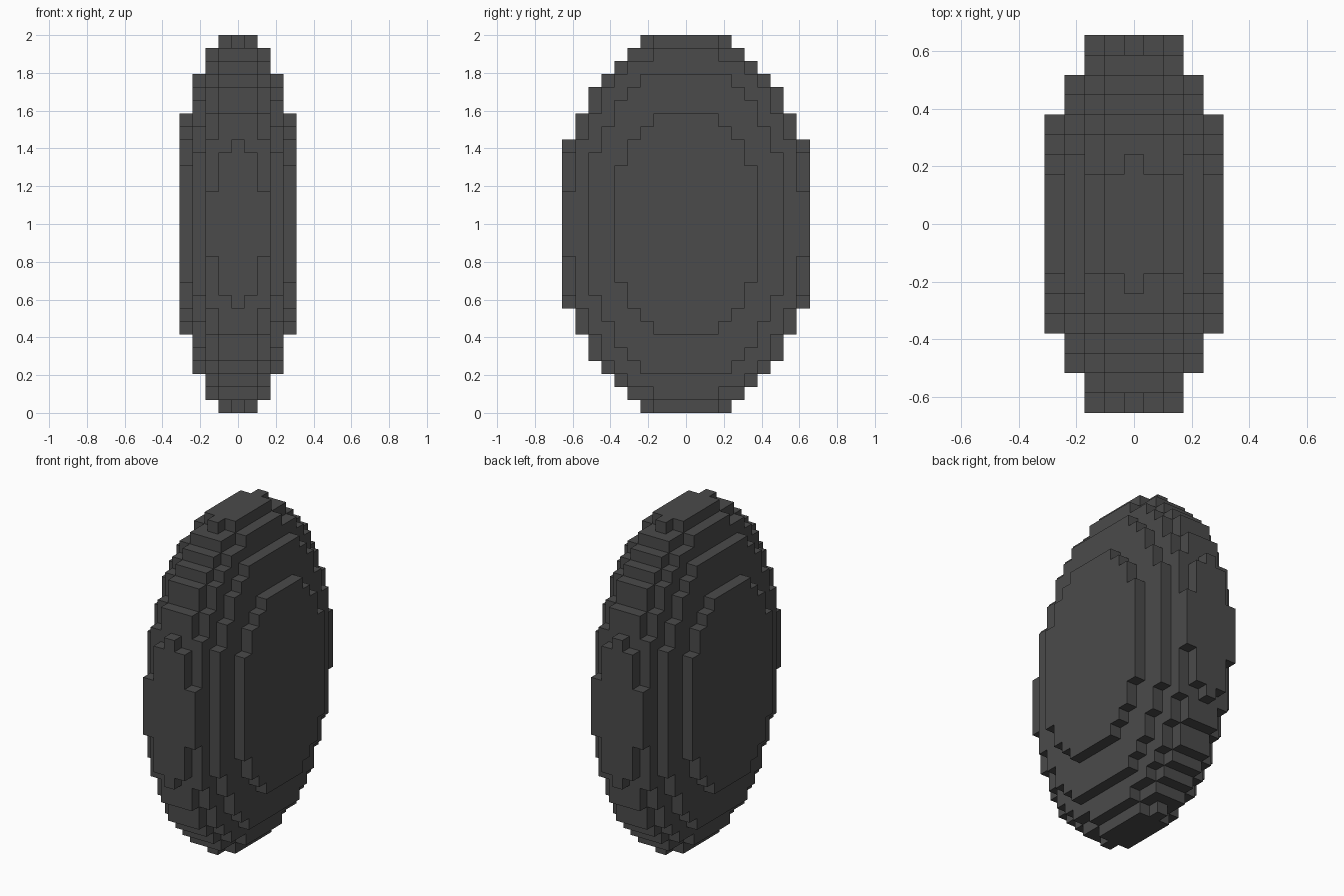
import bpy
import bmesh
from mathutils import Vector

cube = bpy.data.objects.get("Cube")
if cube:
    bpy.data.objects.remove(cube, do_unlink=True)

VOXEL = 2 / 29            # 29 blocks span the full height
RADII = (5, 10, 15)       # ellipsoid radii in blocks along x, y, z


def filled(cell):
    """True when the block centre lies inside the ellipsoid (integer test)."""
    x, y, z = cell
    return 36 * x * x + 9 * y * y + 4 * z * z < 900


# Dark grey body colour
grey = bpy.data.materials.new("dark grey")
colour = (0.07, 0.07, 0.07, 1)
grey.diffuse_color = colour
grey.use_nodes = True
bsdf = next(n for n in grey.node_tree.nodes if n.type == 'BSDF_PRINCIPLED')
bsdf.inputs["Base Color"].default_value = colour
bsdf.inputs["Roughness"].default_value = 0.8

bm = bmesh.new()


def add_face(cell, axis, sign):
    """Add the outward-facing square on one side of a block."""
    u, w = (axis + 1) % 3, (axis + 2) % 3
    corners = [(-1, -1), (1, -1), (1, 1), (-1, 1)]
    verts = []
    for cu, cw in corners[::sign]:
        p = Vector(cell)
        p[axis] += sign / 2
        p[u] += cu / 2
        p[w] += cw / 2
        verts.append(bm.verts.new(p * VOXEL + Vector((0, 0, 1))))
    bm.faces.new(verts)


# Stepped shell: only the exposed sides of the blocks
rx, ry, rz = RADII
for x in range(-rx, rx + 1):
    for y in range(-ry, ry + 1):
        for z in range(-rz, rz + 1):
            if not filled((x, y, z)):
                continue
            for axis in range(3):
                for sign in (-1, 1):
                    neighbour = [x, y, z]
                    neighbour[axis] += sign
                    if not filled(neighbour):
                        add_face((x, y, z), axis, sign)

bmesh.ops.remove_doubles(bm, verts=bm.verts[:], dist=VOXEL * 0.01)

mesh = bpy.data.meshes.new("stepped_ellipsoid")
bm.to_mesh(mesh)
bm.free()
mesh.materials.append(grey)
body = bpy.data.objects.new("stepped_ellipsoid", mesh)
bpy.context.collection.objects.link(body)
